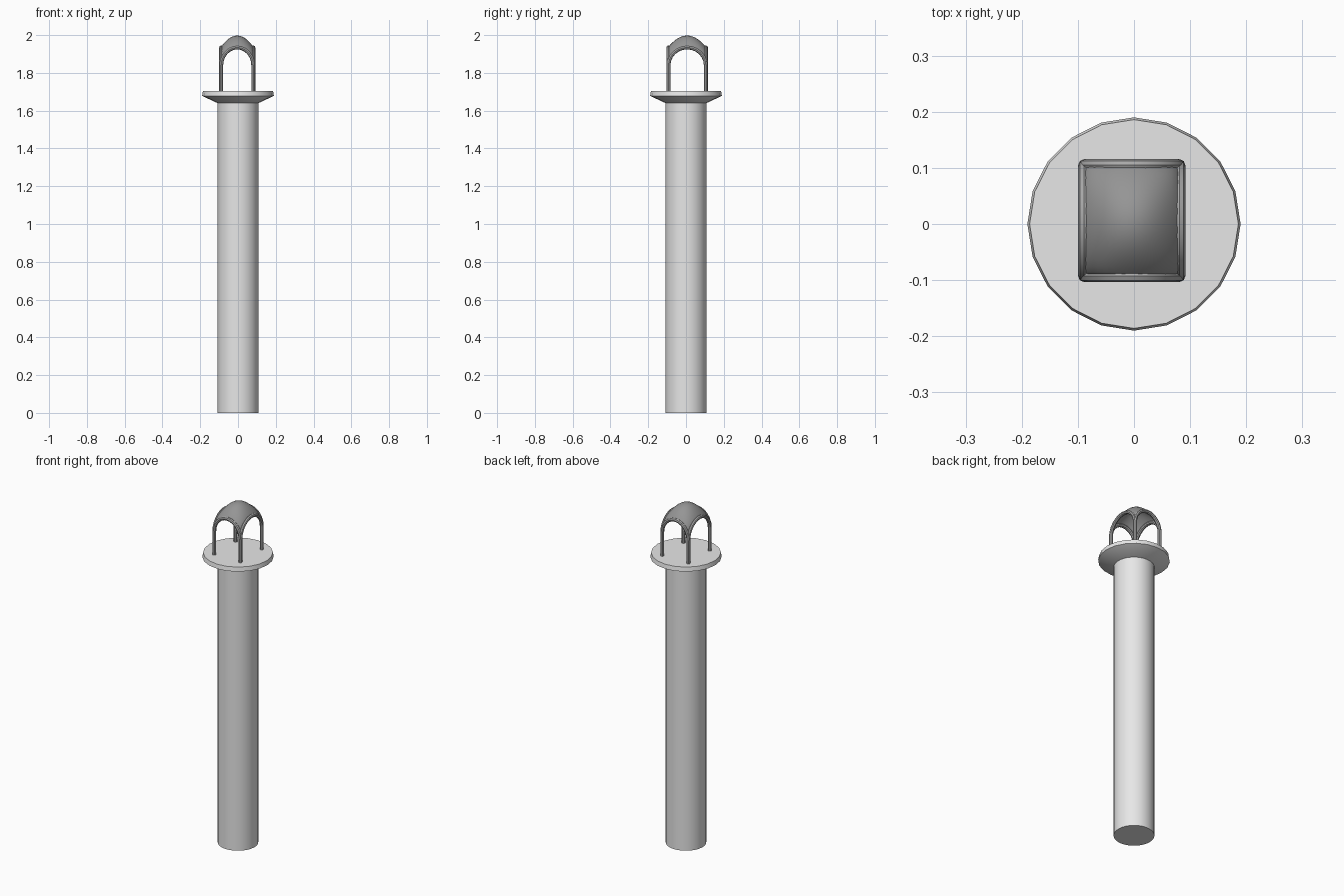
import bpy, bmesh
from math import sin, cos, pi

cube = bpy.data.objects.get("Cube")
if cube:
    bpy.data.objects.remove(cube, do_unlink=True)


def material(name, value):
    m = bpy.data.materials.new(name)
    m.use_nodes = True
    color = (value, value, value, 1)
    m.diffuse_color = color
    m.node_tree.nodes["Principled BSDF"].inputs["Base Color"].default_value = color
    return m


light = material("light grey", 0.8)
medium = material("medium grey", 0.4)
dark = material("dark grey", 0.3)


def finish(name, bm, mat):
    bmesh.ops.recalc_face_normals(bm, faces=bm.faces)
    mesh = bpy.data.meshes.new(name)
    bm.to_mesh(mesh)
    bm.free()
    mesh.materials.append(mat)
    ob = bpy.data.objects.new(name, mesh)
    bpy.context.collection.objects.link(ob)
    bpy.ops.object.select_all(action="DESELECT")
    ob.select_set(True)
    bpy.context.view_layer.objects.active = ob
    bpy.ops.object.shade_smooth_by_angle(angle=0.6)
    return ob


def lathe(name, profile, sides, mat):
    """Closed solid of revolution from (radius, height) pairs."""
    bm = bmesh.new()
    rings = [[bm.verts.new((r * cos(2 * pi * i / sides), r * sin(2 * pi * i / sides), z))
              for i in range(sides)] for r, z in profile]
    for a, b in zip(rings, rings[1:]):
        for i in range(sides):
            j = (i + 1) % sides
            bm.faces.new((a[i], a[j], b[j], b[i]))
    bm.faces.new(rings[0])
    bm.faces.new(rings[-1])
    return finish(name, bm, mat)


# Column and flared platform
lathe("column", [(0.108, 0), (0.108, 1.645)], 40, light)
lathe("platform", [(0.108, 1.64), (0.19, 1.678), (0.186, 1.703)], 20, light)

# Lantern frame dimensions
CX, CY = -0.004, 0.006
HX, HY = 0.085, 0.099
BASE, SPRING, RISE, TUBE = 1.70, 1.84, 0.095, 0.0105


def arch(name, along_x, side):
    """Round tube bent into an arch with two straight legs."""
    half = HX if along_x else HY
    path = [(-half, BASE)]
    path += [(-half * cos(pi * i / 12), SPRING + RISE * sin(pi * i / 12)) for i in range(13)]
    path += [(half, BASE)]
    bm = bmesh.new()
    rings = []
    for i, (p, z) in enumerate(path):
        t = min(max((i - 1) / 12, 0), 1) * pi
        ring = []
        for k in range(8):
            a = 2 * pi * k / 8
            p2 = p - TUBE * cos(a) * cos(t)
            z2 = z + TUBE * cos(a) * sin(t)
            q = TUBE * sin(a)
            co = (CX + p2, CY + side * HY + q, z2) if along_x else (CX + side * HX + q, CY + p2, z2)
            ring.append(bm.verts.new(co))
        rings.append(ring)
    for a, b in zip(rings, rings[1:]):
        for k in range(8):
            bm.faces.new((a[k], a[(k + 1) % 8], b[(k + 1) % 8], b[k]))
    bm.faces.new(rings[0])
    bm.faces.new(rings[-1])
    finish(name, bm, medium)


for label, along_x, side in (("front", True, -1), ("back", True, 1),
                             ("left", False, 1), ("right", False, -1)):
    arch(label + "_arch", along_x, side)

# Vaulted canopy stretched between the four arches
N = 16
bm = bmesh.new()
angles = [-pi / 2 + pi * i / N for i in range(N + 1)]
grid = []
for s in angles:
    row = []
    for t in angles:
        a, b = cos(s), cos(t)
        z = SPRING + RISE * (a + b - a * b) + 0.06 * (a * b) ** 2
        row.append(bm.verts.new((CX + HX * sin(s), CY + HY * sin(t), z + 0.003)))
    grid.append(row)
for i in range(N):
    for j in range(N):
        bm.faces.new((grid[i][j], grid[i + 1][j], grid[i + 1][j + 1], grid[i][j + 1]))
canopy = finish("canopy", bm, dark)
shell = canopy.modifiers.new("thickness", "SOLIDIFY")
shell.thickness = 0.004
